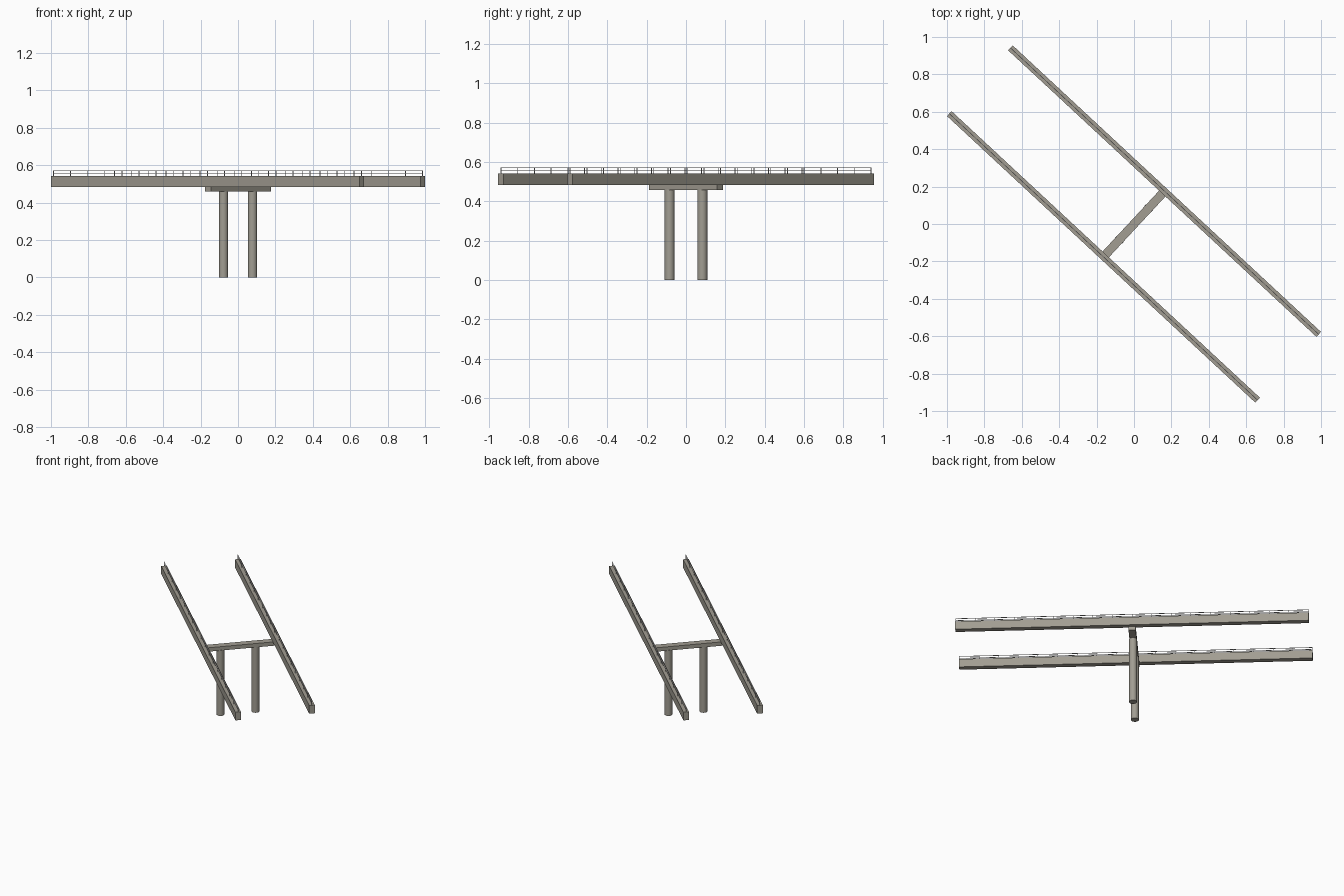
import bpy, bmesh, math
from mathutils import Matrix, Vector

if "Cube" in bpy.data.objects:
    bpy.data.objects.remove(bpy.data.objects["Cube"])

ROT = Matrix.Rotation(math.radians(-42.9), 4, 'Z')   # bridge runs diagonally
HALF = 1.125                                         # half length of the beams

concrete = bpy.data.materials.new("concrete")
concrete.diffuse_color = (0.36, 0.34, 0.29, 1)
concrete.use_nodes = True
concrete.node_tree.nodes["Principled BSDF"].inputs["Base Color"].default_value = concrete.diffuse_color


def add_box(bm, x0, x1, y0, y1, z0, z1):
    m = Matrix.Translation(((x0 + x1) / 2, (y0 + y1) / 2, (z0 + z1) / 2))
    m = m @ Matrix.Diagonal((x1 - x0, y1 - y0, z1 - z0, 1))
    bmesh.ops.create_cube(bm, size=1, matrix=m)


def finish(bm, name, mat=None):
    bm.transform(ROT)
    bmesh.ops.recalc_face_normals(bm, faces=bm.faces)
    me = bpy.data.meshes.new(name)
    bm.to_mesh(me)
    bm.free()
    ob = bpy.data.objects.new(name, me)
    bpy.context.collection.objects.link(ob)
    if mat:
        me.materials.append(mat)
    return ob


for s, side in ((-1, "left"), (1, "right")):
    # Edge beam
    bm = bmesh.new()
    add_box(bm, -HALF, HALF, s * 0.24 - 0.018, s * 0.24 + 0.018, 0.484, 0.541)
    finish(bm, side + "_edge_beam", concrete)

    # Thin railing: two rails and evenly spaced posts
    bm = bmesh.new()
    y, r = s * 0.24, 0.0015
    for z in (0.557, 0.571):
        add_box(bm, -HALF, HALF, y - r, y + r, z - r, z + r)
    n = 18
    for i in range(n + 1):
        x = -HALF + r + i * (2 * HALF - 2 * r) / n
        add_box(bm, x - r, x + r, y - r, y + r, 0.54, 0.571)
    finish(bm, side + "_railing")

    # Round pier column
    bm = bmesh.new()
    bmesh.ops.create_cone(bm, cap_ends=True, segments=24, radius1=0.025,
                          radius2=0.025, depth=0.46,
                          matrix=Matrix.Translation((0, s * 0.114, 0.23)))
    col = finish(bm, side + "_column", concrete)
    bpy.context.view_layer.objects.active = col
    col.select_set(True)
    bpy.ops.object.shade_smooth_by_angle()
    col.select_set(False)

# Cap beam across the columns
bm = bmesh.new()
add_box(bm, -0.023, 0.023, -0.236, 0.236, 0.458, 0.485)
finish(bm, "pier_cap", concrete)
